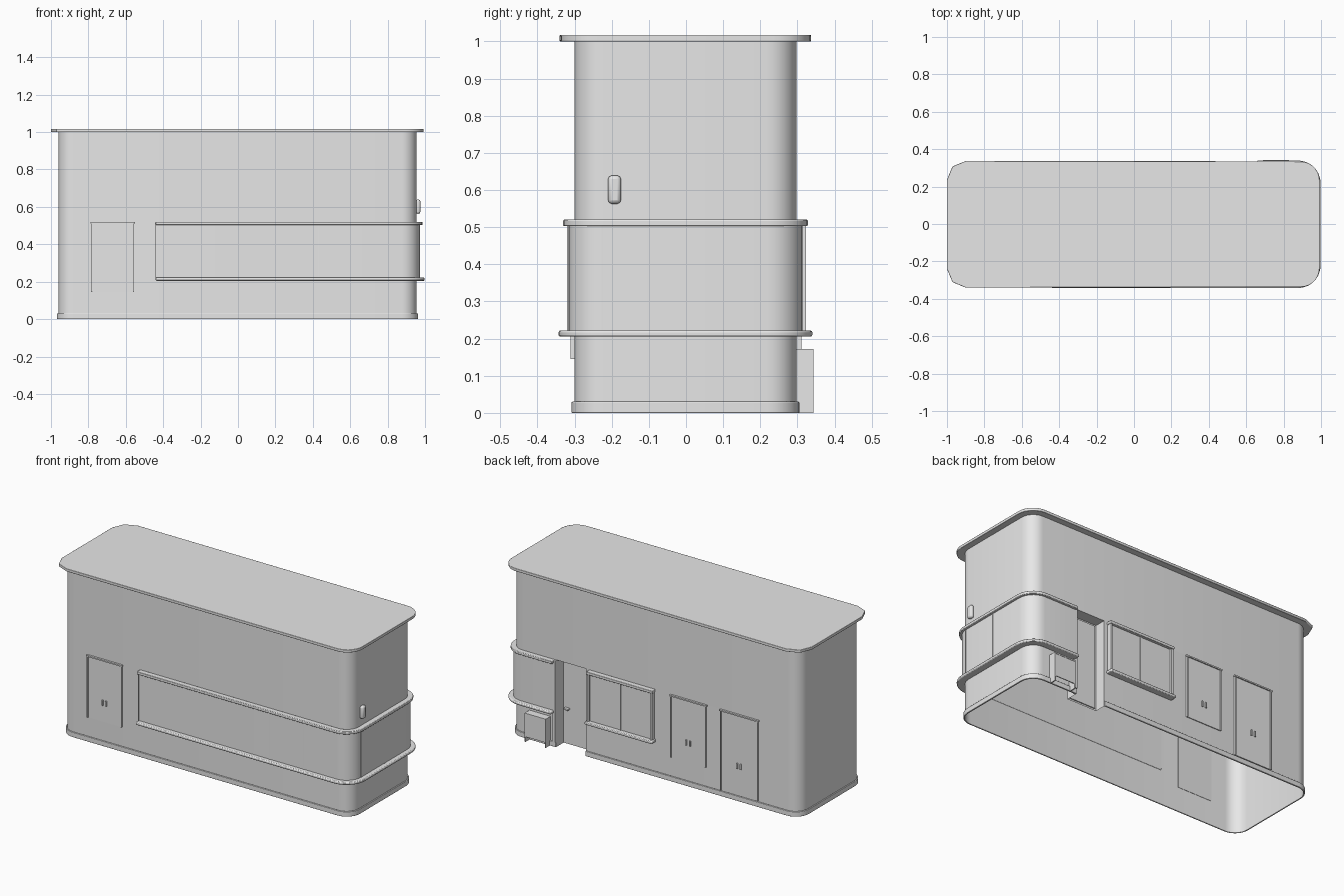
import bpy, bmesh, math

if "Cube" in bpy.data.objects:
    bpy.data.objects.remove(bpy.data.objects["Cube"])

grey = bpy.data.materials.new("plain_grey")
grey.use_nodes = True
GREY = (0.8, 0.8, 0.8, 1)
grey.diffuse_color = GREY
grey.node_tree.nodes["Principled BSDF"].inputs["Base Color"].default_value = GREY

# Wall planes: left, right, front, back
X0, X1, Y0, Y1 = -0.96, 0.955, -0.30, 0.297
RADIUS = 0.08
BAND_START, BAND_END = -0.44, 0.66
HEAD, TOP = 0.52, 1.0
NOTCH_A, NOTCH_B, NOTCH_Y = 0.65, 0.455, 0.23


def finish(name, bm, bevel=0.0):
    mesh = bpy.data.meshes.new(name)
    bm.to_mesh(mesh)
    bm.free()
    obj = bpy.data.objects.new(name, mesh)
    bpy.context.collection.objects.link(obj)
    mesh.materials.append(grey)
    if bevel:
        mod = obj.modifiers.new("soft_edge", "BEVEL")
        mod.width, mod.segments, mod.limit_method = bevel, 2, "ANGLE"
    bpy.ops.object.select_all(action="DESELECT")
    obj.select_set(True)
    bpy.context.view_layer.objects.active = obj
    bpy.ops.object.shade_smooth_by_angle(angle=math.radians(32))
    return obj


def arc(cx, cy, r, start, steps):
    angles = [math.radians(start + 90 * i / steps) for i in range(steps + 1)]
    return [(cx + r * math.cos(a), cy + r * math.sin(a)) for a in angles]


def right_corners(off, r):
    x = X1 + off - r
    return arc(x, Y0 - off + r, r, -90, 7) + arc(x, Y1 + off - r, r, 0, 7)


def left_corners(off, r, steps=7):
    x = X0 - off + r
    return arc(x, Y1 + off - r, r, 90, steps) + arc(x, Y0 - off + r, r, 180, steps)


def band_path(off):
    return ([(BAND_START, Y0 - off)] + right_corners(off, RADIUS + off)
            + [(BAND_END, Y1 + off)])


def notch_path(off):
    # Wall outline with the doorway recess let into the back
    return (right_corners(off, RADIUS + off)
            + [(NOTCH_A, Y1 + off), (NOTCH_A, NOTCH_Y), (NOTCH_B, NOTCH_Y), (NOTCH_B, Y1 + off)]
            + left_corners(off, RADIUS + off))


def shell(name, path, z0, z1):
    # Open upright wall around a closed outline
    bm = bmesh.new()
    low = [bm.verts.new((x, y, z0)) for x, y in path]
    high = [bm.verts.new((x, y, z1)) for x, y in path]
    for i in range(len(path)):
        j = (i + 1) % len(path)
        bm.faces.new((low[i], low[j], high[j], high[i]))
    return finish(name, bm)


def prism(name, path, z0, z1, bevel=0.0):
    # Solid slab from an outline
    bm = bmesh.new()
    face = bm.faces.new([bm.verts.new((x, y, z0)) for x, y in path])
    made = bmesh.ops.extrude_face_region(bm, geom=[face])["geom"]
    verts = [g for g in made if isinstance(g, bmesh.types.BMVert)]
    bmesh.ops.translate(bm, verts=verts, vec=(0, 0, z1 - z0))
    bmesh.ops.recalc_face_normals(bm, faces=bm.faces)
    return finish(name, bm, bevel)


def band(name, off, z0, z1, bevel=0.0):
    # Strip wrapping the front, right end and back
    return prism(name, band_path(off) + band_path(-0.002)[::-1], z0, z1, bevel)


def box(name, x0, x1, y0, y1, z0, z1, bevel=0.0):
    return prism(name, [(x0, y0), (x1, y0), (x1, y1), (x0, y1)], z0, z1, bevel)


# Hollow walls, open underneath
shell("lower_wall", notch_path(0), 0.0, HEAD)
shell("upper_wall", right_corners(0, RADIUS) + left_corners(0, RADIUS), HEAD, TOP)
box("doorway_ceiling", NOTCH_B, NOTCH_A, NOTCH_Y, Y1, HEAD, HEAD + 0.004)

# Base skirt, broken at the doorway
outer = right_corners(0.008, RADIUS + 0.008)
outer = [(NOTCH_B, Y1 + 0.008)] + left_corners(0.008, RADIUS + 0.008) + outer + [(NOTCH_A, Y1 + 0.008)]
inner = [(NOTCH_B, Y1)] + left_corners(0, RADIUS) + right_corners(0, RADIUS) + [(NOTCH_A, Y1)]
prism("base_skirt", outer + inner[::-1], 0.0, 0.03, 0.002)

# Roof slab
prism("roof", right_corners(0.037, 0.1) + left_corners(0.04, 0.1, 2), TOP, 1.017, 0.002)

# Wraparound window
band("wrap_glazing", 0.016, 0.215, 0.508)
band("wrap_head_trim", 0.031, 0.503, HEAD, 0.003)
band("wrap_sill", 0.043, 0.205, 0.222, 0.005)
for i, x in enumerate((BAND_START + 0.003, 0.432, 0.657)):
    box(f"front_mullion_{i}", x - 0.003, x + 0.003, Y0 - 0.02, Y0, 0.22, 0.505)
for i, y in enumerate((-0.225, 0.0)):
    box(f"end_mullion_{i}", X1, X1 + 0.019, y - 0.002, y + 0.002, 0.22, 0.505)

# Back window
box("back_glazing", 0.0, 0.43, Y1 - 0.002, Y1 + 0.014, 0.215, 0.508)
box("back_head_trim", -0.004, 0.434, Y1 - 0.002, Y1 + 0.031, 0.503, HEAD, 0.003)
box("back_sill", -0.008, 0.438, Y1 - 0.002, Y1 + 0.04, 0.205, 0.222, 0.004)
for i, (x, w, d) in enumerate(((0.006, 0.006, 0.026), (0.215, 0.003, 0.018), (0.424, 0.006, 0.026))):
    box(f"back_mullion_{i}", x - w, x + w, Y1, Y1 + d, 0.22, 0.505)


# Flush service doors with a frame and paired pulls
def service_door(name, x0, x1, wall, out, z0, z1, pull_z):
    def part(label, a, b, depth, low, high):
        ys = sorted((wall - out * 0.002, wall + out * depth))
        box(f"{name}_{label}", a, b, ys[0], ys[1], low, high)
    part("panel", x0, x1, 0.005, z0, z1)
    part("left_jamb", x1 - 0.006, x1, 0.011, z0, z1)
    part("right_jamb", x0, x0 + 0.006, 0.011, z0, z1)
    part("head", x0 - 0.004, x1 + 0.004, 0.012, z1, z1 + 0.008)
    mid = (x0 + x1) / 2
    for side in (-1, 1):
        x = mid + side * 0.012
        part(f"pull_{side + 1}", x - 0.004, x + 0.004, 0.013, pull_z - 0.016, pull_z + 0.016)


service_door("front_hatch", -0.785, -0.555, Y0, -1, 0.145, 0.51, 0.26)
service_door("back_hatch", -0.345, -0.11, Y1, 1, 0.145, 0.51, 0.26)
service_door("back_door", -0.69, -0.44, Y1, 1, 0.035, 0.51, 0.21)

# Recessed entrance
box("entrance_door", NOTCH_B + 0.01, NOTCH_A - 0.01, NOTCH_Y, NOTCH_Y + 0.006, 0.01, HEAD - 0.01)
box("entrance_handle", 0.605, 0.635, NOTCH_Y, NOTCH_Y + 0.025, 0.21, 0.22, 0.002)
box("entrance_jamb", NOTCH_A, NOTCH_A + 0.02, Y1 - 0.002, Y1 + 0.014, 0.03, HEAD)

# Small cabinet standing behind, open below
box("cabinet_top", 0.69, 0.83, Y1, 0.343, 0.164, 0.172)
box("cabinet_front", 0.69, 0.83, 0.336, 0.341, 0.03, 0.166)
for i, x in enumerate((0.69, 0.824)):
    box(f"cabinet_side_{i}", x, x + 0.006, Y1, 0.343, 0.0, 0.166)

# Wall lamp on the right end
box("wall_lamp", X1 - 0.005, X1 + 0.02, -0.21, -0.175, 0.563, 0.639, 0.01)
